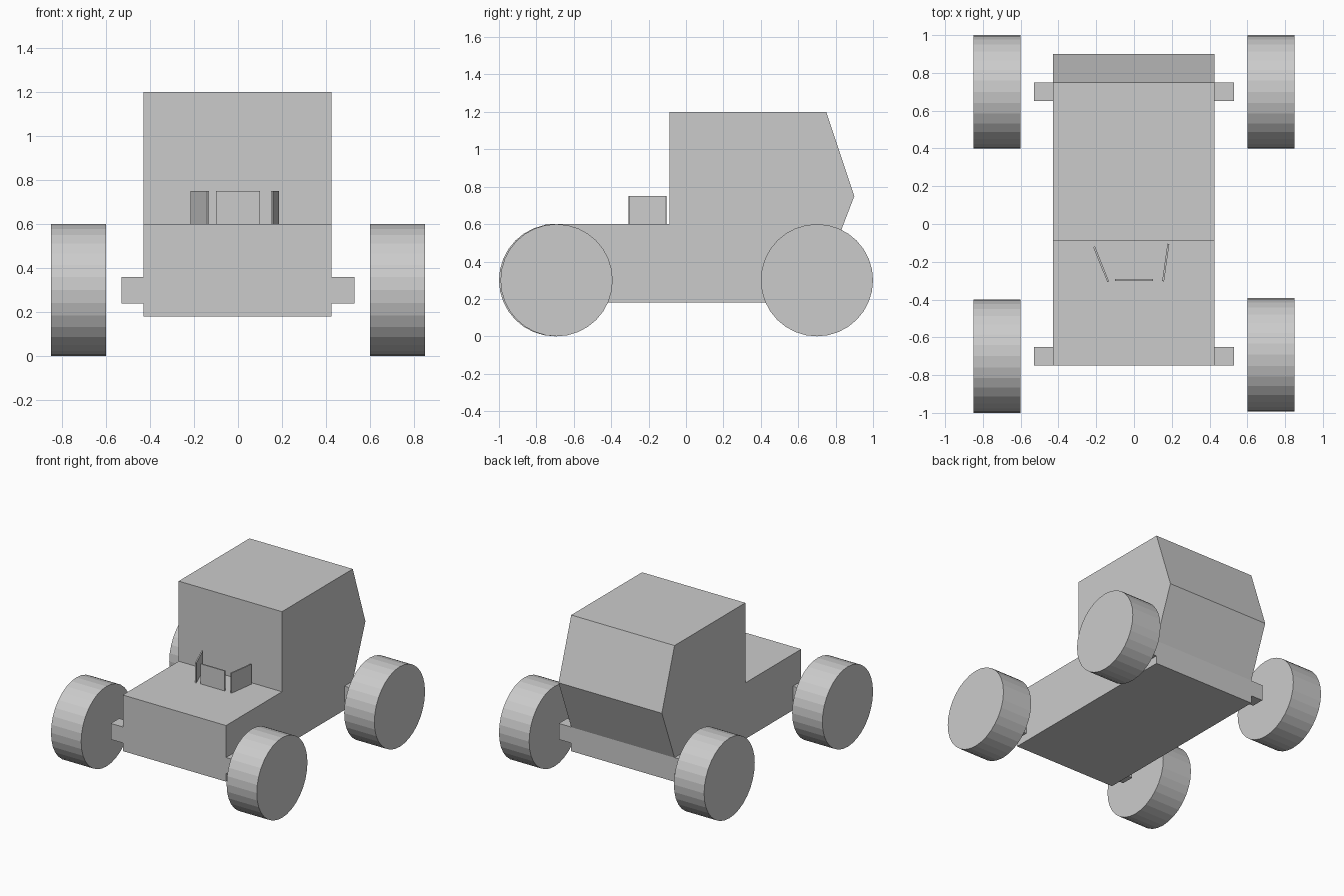
import bpy, bmesh, math
from mathutils import Matrix

if "Cube" in bpy.data.objects:
    bpy.data.objects.remove(bpy.data.objects["Cube"])


def finish(name, bm):
    bmesh.ops.recalc_face_normals(bm, faces=bm.faces)
    mesh = bpy.data.meshes.new(name)
    bm.to_mesh(mesh)
    bm.free()
    obj = bpy.data.objects.new(name, mesh)
    bpy.context.collection.objects.link(obj)
    return obj


def box(name, centre, size, turn=0.0):
    bm = bmesh.new()
    bmesh.ops.create_cube(bm, size=1, matrix=Matrix.Translation(centre)
                          @ Matrix.Rotation(turn, 4, 'Z')
                          @ Matrix.Diagonal((*size, 1)))
    return finish(name, bm)


def wheel(name, x, y):
    bm = bmesh.new()
    bmesh.ops.create_cone(bm, cap_ends=True, segments=32, radius1=0.3, radius2=0.3,
                          depth=0.25, matrix=Matrix.Translation((x, y, 0.3))
                          @ Matrix.Rotation(math.pi / 2, 4, 'Y'))
    return finish(name, bm)


# Body: side profile (y, z) extruded across the width
profile = [(-0.75, 0.18), (0.75, 0.18), (0.75, 0.36), (0.90, 0.75),
           (0.75, 1.20), (-0.088, 1.20), (-0.088, 0.60), (-0.75, 0.60)]
x_left, x_right = -0.43, 0.426
bm = bmesh.new()
side = bm.faces.new([bm.verts.new((x_left, y, z)) for y, z in profile])
swept = bmesh.ops.extrude_face_region(bm, geom=[side], use_keep_orig=True)
new_verts = [v for v in swept["geom"] if isinstance(v, bmesh.types.BMVert)]
bmesh.ops.translate(bm, verts=new_verts, vec=(x_right - x_left, 0, 0))
finish("body", bm)

# Wheels and axle stubs at the four corners
for side_name, s in (("left", -1), ("right", 1)):
    for end_name, e in (("front", -1), ("rear", 1)):
        corner = f"{end_name}_{side_name}"
        y = -0.692 if corner == "front_right" else 0.7 * e
        wheel(f"{corner}_wheel", 0.725 * s, y)
        box(f"{corner}_axle_stub", (0.478 * s, 0.70 * e, 0.30), (0.104, 0.098, 0.12))

# Thin upright plates on the bonnet
plates = (("centre_plate", 0.0, -0.296, 0), ("left_plate", -0.174, -0.213, 112),
          ("right_plate", 0.168, -0.204, 82))
for name, x, y, angle in plates:
    box(name, (x, y, 0.675), (0.2, 0.01, 0.15), math.radians(angle))
